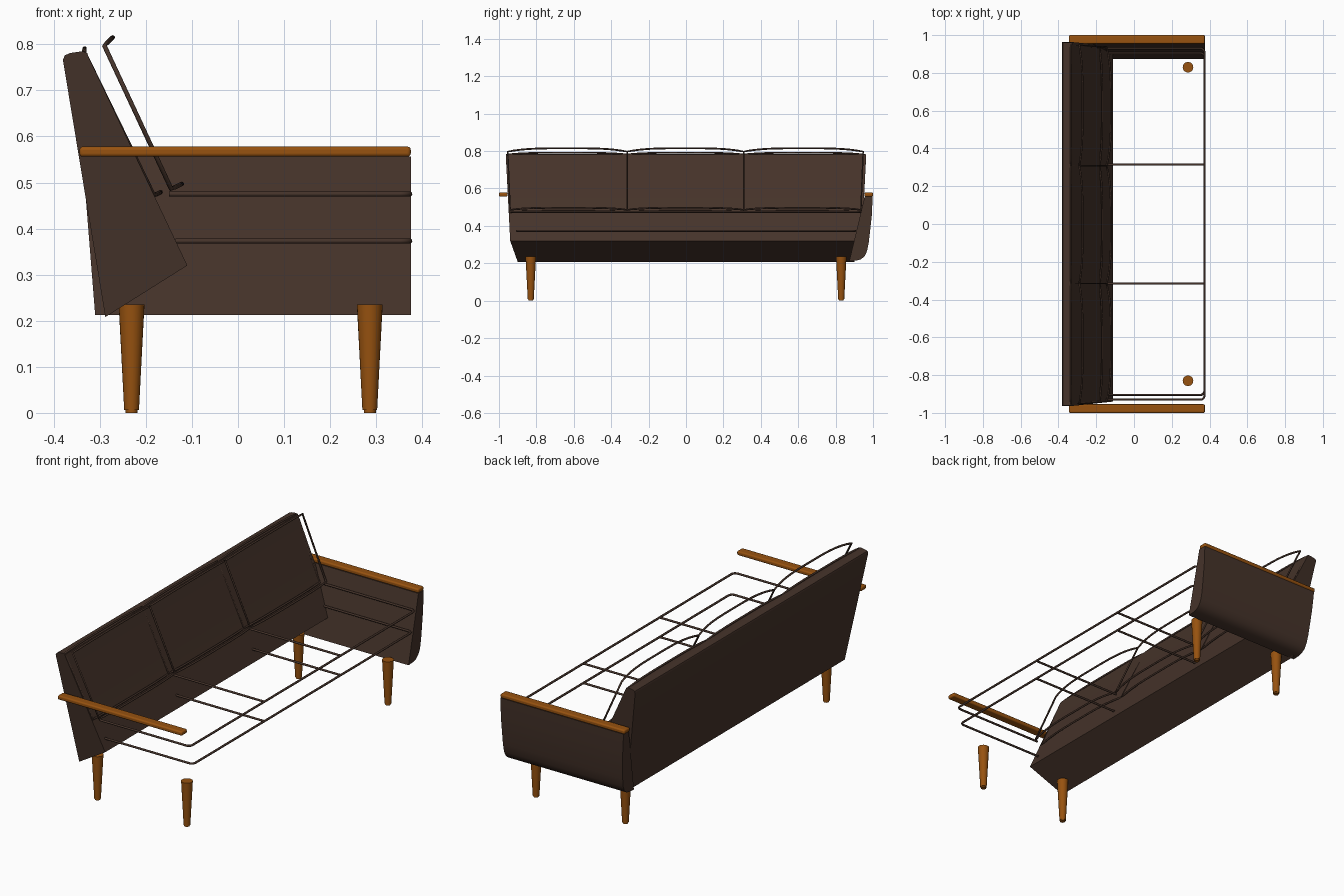
import bpy, bmesh, math
from mathutils import Vector

if "Cube" in bpy.data.objects:
    bpy.data.objects.remove(bpy.data.objects["Cube"])


def material(name, rgb):
    m = bpy.data.materials.new(name)
    m.use_nodes = True
    m.diffuse_color = (*rgb, 1)
    m.node_tree.nodes["Principled BSDF"].inputs["Base Color"].default_value = (*rgb, 1)
    return m


fabric = material("brown fabric", (0.060, 0.033, 0.023))
wood = material("warm wood", (0.31, 0.085, 0.005))


def loft(name, rings, mat, bevel=0.0):
    """Skin equal-length rings of points and cap both ends."""
    bm = bmesh.new()
    loops = [[bm.verts.new(p) for p in ring] for ring in rings]
    n = len(loops[0])
    for a, b in zip(loops, loops[1:]):
        for i in range(n):
            j = (i + 1) % n
            bm.faces.new((a[i], a[j], b[j], b[i]))
    bm.faces.new(loops[0])
    bm.faces.new(loops[-1])
    bmesh.ops.recalc_face_normals(bm, faces=bm.faces)
    mesh = bpy.data.meshes.new(name)
    bm.to_mesh(mesh)
    bm.free()
    mesh.materials.append(mat)
    ob = bpy.data.objects.new(name, mesh)
    bpy.context.collection.objects.link(ob)
    if bevel:
        mod = ob.modifiers.new("soft edges", "BEVEL")
        mod.width, mod.segments = bevel, 3
    bpy.ops.object.select_all(action="DESELECT")
    ob.select_set(True)
    bpy.context.view_layer.objects.active = ob
    bpy.ops.object.shade_smooth_by_angle(angle=math.radians(35))
    return ob


def piping(name, paths, closed=False, radius=0.0055):
    """Round cord following one or more point paths."""
    cu = bpy.data.curves.new(name, "CURVE")
    cu.dimensions = "3D"
    cu.bevel_depth, cu.bevel_resolution = radius, 2
    cu.use_fill_caps = True
    for pts in paths:
        sp = cu.splines.new("POLY")
        sp.points.add(len(pts) - 1)
        for p, co in zip(sp.points, pts):
            p.co = (*co, 1)
        sp.use_cyclic_u = closed
    cu.materials.append(fabric)
    ob = bpy.data.objects.new(name, cu)
    bpy.context.collection.objects.link(ob)


# Wedge backrest: (x, z, half width), narrowing toward the bottom
back = [(-0.288, 0.208, 0.90), (-0.11, 0.32, 0.94), (-0.324, 0.772, 0.963),
        (-0.327, 0.781, 0.962), (-0.337, 0.785, 0.96), (-0.365, 0.781, 0.96),
        (-0.376, 0.776, 0.962), (-0.38, 0.766, 0.963)]
loft("backrest", [[(x, s * w, z) for x, z, w in back] for s in (-1, 1)], fabric)

# Upholstered arm panel with a rounded lower outer edge and raked rear edge
arm = [(0.955, 0.556), (0.998, 0.556), (0.993, 0.45), (0.977, 0.31), (0.968, 0.265),
       (0.955, 0.238), (0.935, 0.221), (0.91, 0.214), (0.873, 0.212)]
loft("left_arm_panel",
     [[(-0.31 - 0.08 * (z - 0.212), y, z) for y, z in arm],
      [(0.375, y, z) for y, z in arm]], fabric)

# Wooden armrests on both ends
for side, s in (("left", 1), ("right", -1)):
    section = [(0.954, 0.556), (1.0, 0.556), (1.0, 0.578), (0.954, 0.578)]
    loft(side + "_armrest", [[(x, s * y, z) for y, z in section] for x in (-0.344, 0.375)],
         wood, bevel=0.007)

# Tapered legs with a narrow foot
leg = [(0.0, 0.013), (0.006, 0.013), (0.006, 0.016), (0.235, 0.028)]
for end, x in (("rear", -0.231), ("front", 0.286)):
    for side, y in (("left", 0.83), ("right", -0.83)):
        rings = [[(x + r * math.cos(a), y + r * math.sin(a), z)
                  for a in (math.tau * i / 24 for i in range(24))] for z, r in leg]
        loft(f"{end}_{side}_leg", rings, wood)

# Seat cushion piping: two U-shaped cords with dividers between the cushions
FRONT, CORNER = 0.373, 0.022
for name, z, half, start in (("upper", 0.475, 0.93, -0.15), ("lower", 0.373, 0.905, -0.136)):
    right = [(start, -half, z)]
    for i in range(7):
        a = math.pi / 2 * i / 6
        right.append((FRONT - CORNER + CORNER * math.sin(a),
                      -half + CORNER - CORNER * math.cos(a), z))
    path = right + [(x, -y, z) for x, y, z in reversed(right)]
    dividers = [[(start, y, z), (FRONT, y, z)] for y in (-0.315, 0.315)]
    piping(name + "_seat_piping", [path] + dividers)


# Back cushion piping: one bowed loop per cushion, at its front and rear
def bowed(y0, y1, corner, middle, steps=20):
    pts = []
    for i in range(steps + 1):
        t = -1 + 2 * i / steps
        xz = Vector(corner).lerp(Vector(middle), 1 - abs(t) ** 3.5)
        pts.append((xz.x, y0 + (y1 - y0) * i / steps, xz.y))
    return pts


loops = {"front": ((-0.29, 0.797), (-0.272, 0.815), (-0.145, 0.486), (-0.122, 0.497)),
         "rear": ((-0.334, 0.782), (-0.333, 0.791), (-0.183, 0.472), (-0.168, 0.479))}
seams_top = (-0.953, -0.315, 0.308, 0.947)
seams_bottom = (-0.94, -0.315, 0.308, 0.935)
for name, (top, top_mid, low, low_mid) in loops.items():
    paths = []
    for k in range(3):
        upper = bowed(seams_top[k], seams_top[k + 1], top, top_mid)
        lower = bowed(seams_bottom[k], seams_bottom[k + 1], low, low_mid)
        paths.append(upper + lower[::-1])
    piping(name + "_back_cushion_piping", paths, closed=True, radius=0.005)
